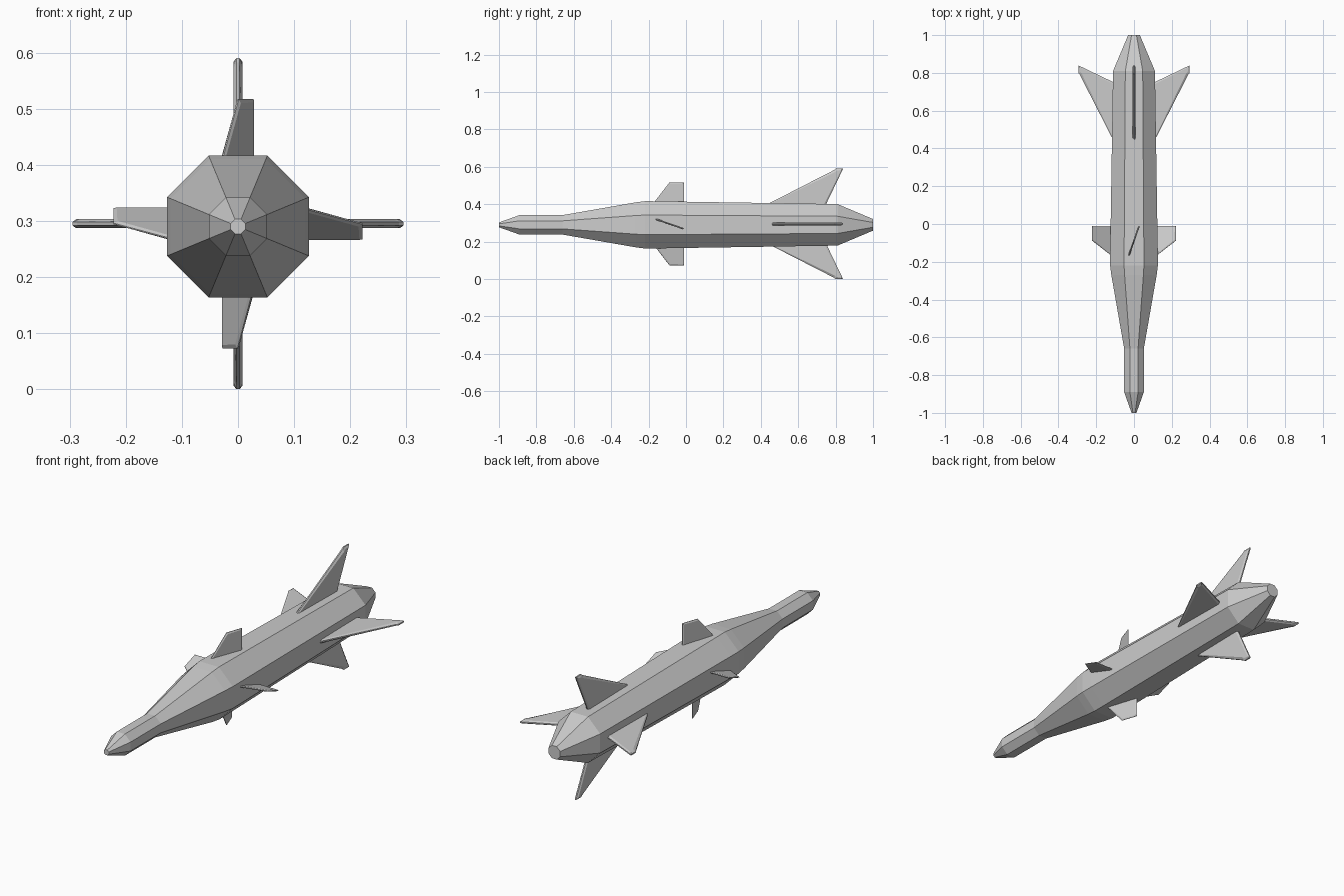
import bpy, bmesh
from math import radians, cos, sin, pi
from mathutils import Matrix

if "Cube" in bpy.data.objects:
    bpy.data.objects.remove(bpy.data.objects["Cube"])

BODY_Z, FIN_Z = 0.29, 0.295


def finish(bm, name):
    bmesh.ops.recalc_face_normals(bm, faces=bm.faces[:])
    mesh = bpy.data.meshes.new(name)
    bm.to_mesh(mesh)
    bm.free()
    obj = bpy.data.objects.new(name, mesh)
    bpy.context.collection.objects.link(obj)
    return obj


def hull(name, profile, sides=8):
    """Loft faceted rings along y; profile is (y, flat-to-centre distance)."""
    bm = bmesh.new()
    rings = []
    for y, apothem in profile:
        r = apothem / cos(pi / sides)
        rings.append([bm.verts.new((r * cos((k + 0.5) * 2 * pi / sides), y,
                                    BODY_Z + r * sin((k + 0.5) * 2 * pi / sides)))
                      for k in range(sides)])
    for a, b in zip(rings, rings[1:]):
        for k in range(sides):
            n = (k + 1) % sides
            bm.faces.new((a[k], a[n], b[n], b[k]))
    bm.faces.new(rings[0])
    bm.faces.new(rings[-1])
    return finish(bm, name)


def fin(name, outline, edge, bevel, rise, pivot_y, twist, turn):
    """Plate with chamfered rim; outline is (y from pivot, radius)."""
    bm = bmesh.new()
    loops = [[bm.verts.new((s * edge, y, r)) for y, r in outline] for s in (-1, 1)]
    sides = [bm.faces.new(loop) for loop in loops]
    for k in range(len(outline)):
        n = (k + 1) % len(outline)
        bm.faces.new((loops[0][k], loops[0][n], loops[1][n], loops[1][k]))
    bmesh.ops.recalc_face_normals(bm, faces=bm.faces[:])
    bmesh.ops.inset_individual(bm, faces=sides, thickness=bevel, depth=rise)
    bm.transform(Matrix.Translation((0, pivot_y, FIN_Z))
                 @ Matrix.Rotation(radians(turn), 4, 'Y')
                 @ Matrix.Rotation(radians(-twist), 4, 'Z'))
    return finish(bm, name)


# Eight-sided body, nose to tail
hull("body", [(-1.0, 0.013), (-0.89, 0.052), (-0.66, 0.052), (-0.27, 0.120),
              (-0.22, 0.1265), (-0.16, 0.126), (0.81, 0.111), (1.0, 0.031)])

tail_outline = [(0.366, 0.07), (0.79, 0.287), (0.80, 0.295), (0.84, 0.295), (0.732, 0.07)]
canard_outline = [(-0.124, 0.07), (0.0, 0.222), (0.082, 0.222), (0.082, 0.07)]

# Four swept tail fins and four twisted control fins around the body axis
for i, place in enumerate(("top", "right", "bottom", "left")):
    fin("tail_fin_" + place, tail_outline, 0.003, 0.012, 0.005, 0, 0, 90 * i)
    fin("control_fin_" + place, canard_outline, 0.0012, 0.008, 0.003, -0.088, 19, 90 * i)
